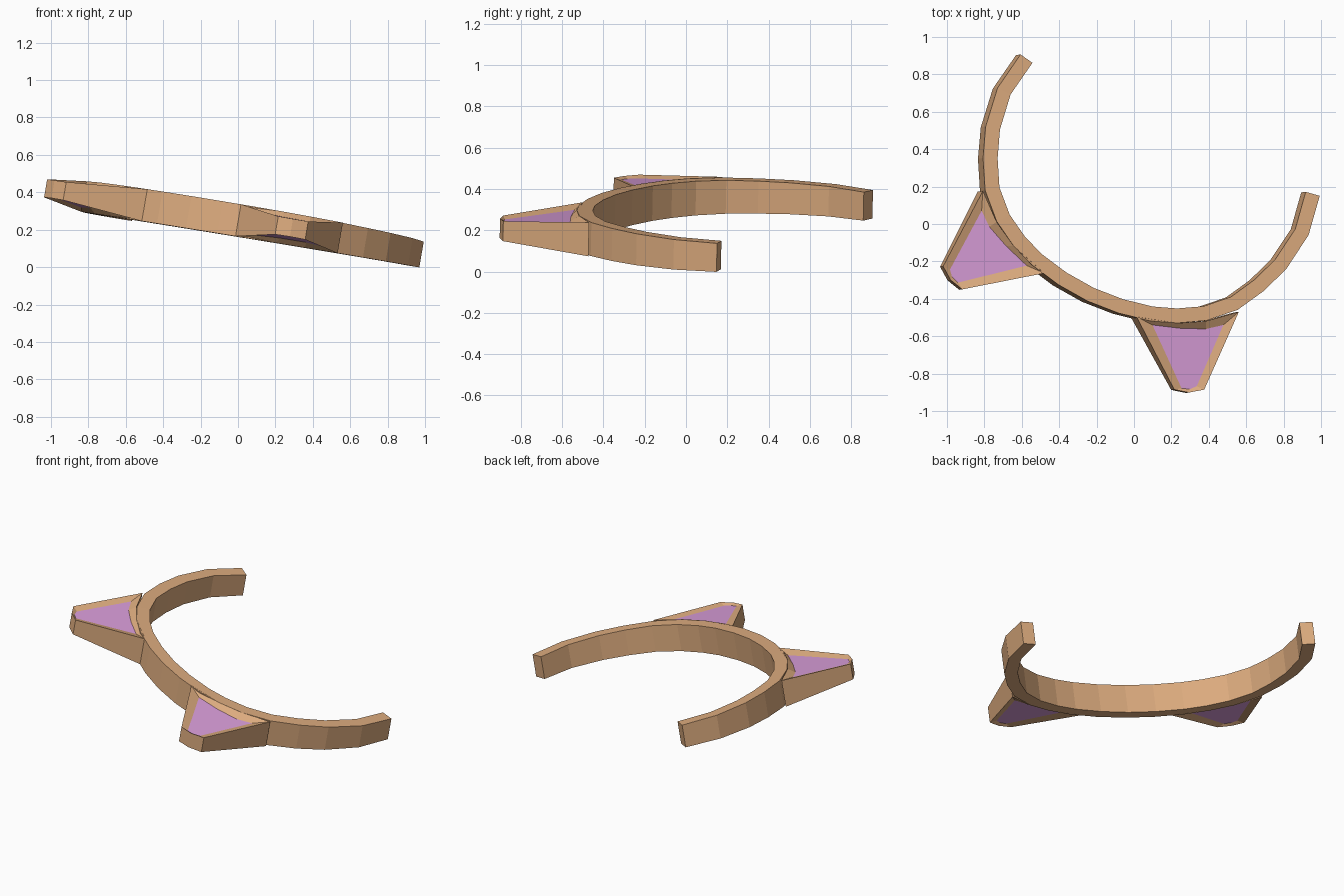
import bpy, bmesh
from mathutils import Vector

if "Cube" in bpy.data.objects:
    bpy.data.objects.remove(bpy.data.objects["Cube"])

N = Vector((0.172, 0.022, 1)).normalized()   # tilted plane of the headband


def material(name, col):
    m = bpy.data.materials.new(name)
    m.diffuse_color = (*col, 1)
    m.use_nodes = True
    m.node_tree.nodes["Principled BSDF"].inputs["Base Color"].default_value = m.diffuse_color
    return m


TAN = material("tan", (0.72, 0.41, 0.21))
PINK = material("pink", (0.70, 0.34, 0.70))


def place(u, v, h):
    """u across the band, v towards its crown, h off the mid plane."""
    x = 0.177 + 0.904 * u - 0.427 * v
    y = 0.518 - 0.427 * u - 0.904 * v
    return Vector((x, y, 0.2395 - 0.172 * x - 0.022 * y)) + N * h


def half_height(v):
    return 0.07 + 0.017 * max(0, min(1, v / 0.95))


def finish(name, bm):
    bmesh.ops.recalc_face_normals(bm, faces=bm.faces)
    me = bpy.data.meshes.new(name)
    bm.to_mesh(me)
    bm.free()
    me.materials.append(TAN)
    me.materials.append(PINK)
    ob = bpy.data.objects.new(name, me)
    bpy.context.collection.objects.link(ob)
    return ob


# Band: inner line of one half, mirrored, then thickened outwards
half = [(0.808, 0.003), (0.842, 0.206), (0.814, 0.40), (0.76, 0.545),
        (0.685, 0.682), (0.573, 0.791), (0.45, 0.862), (0.329, 0.908),
        (0.167, 0.941)]
inner = [Vector(p) for p in half] + [Vector((0, 0.953))] \
    + [Vector((-u, v)) for u, v in reversed(half)]
outer = []
for i, p in enumerate(inner):
    t = (inner[min(i + 1, len(inner) - 1)] - inner[max(i - 1, 0)]).normalized()
    outer.append(p + Vector((t.y, -t.x)) * 0.078)

bm = bmesh.new()
rings = []
for p, q in zip(inner, outer):
    h = half_height(p.y)
    rings.append([bm.verts.new(place(a.x, a.y, s)) for a, s in
                  ((p, h), (q, h), (q, -h), (p, -h))])
for a, b in zip(rings, rings[1:]):
    for k in range(4):
        j = (k + 1) % 4
        bm.faces.new((a[k], a[j], b[j], b[k]))
bm.faces.new(rings[0])
bm.faces.new(rings[-1])
finish("headband", bm)

# Ears: tapering walls, sloping rims and a shallow pink panel on both sides
# Each row: rim u, v, half height, then panel u, v, depth
EAR = [(0.273, 0.995, 0.087, 0.372, 0.996, 0.020),
       (0.627, 1.257, 0.049, 0.661, 1.233, 0.012),
       (0.705, 1.238, 0.048, 0.703, 1.219, 0.012),
       (0.772, 1.189, 0.049, 0.730, 1.188, 0.012),
       (0.757, 0.737, 0.083, 0.715, 0.834, 0.020),
       (0.620, 0.856, 0.085, 0.640, 0.893, 0.026),
       (0.484, 0.933, 0.086, 0.515, 0.948, 0.026)]


def ear(name, side):
    bm = bmesh.new()
    rims = []
    n = len(EAR)
    for s in (1, -1):
        rim = [bm.verts.new(place(side * u, v, s * h)) for u, v, h, *_ in EAR]
        pan = []
        for u, v, h, a, b, d in EAR:
            # the panel follows the taper from the band to the tip
            along = (b - 0.834 + (a - 0.715) * 0.5) / 0.40
            level = 0.084 - 0.036 * max(0, min(1, along)) - d
            pan.append(bm.verts.new(place(side * a, b, s * min(level, h - d))))
        for i in range(n):
            j = (i + 1) % n
            bm.faces.new((rim[i], rim[j], pan[j], pan[i]))
        bm.faces.new(pan).material_index = 1
        rims.append(rim)
    for i in range(n):
        j = (i + 1) % n
        bm.faces.new((rims[0][i], rims[0][j], rims[1][j], rims[1][i]))
    finish(name, bm)


ear("ear_right", 1)
ear("ear_left", -1)
